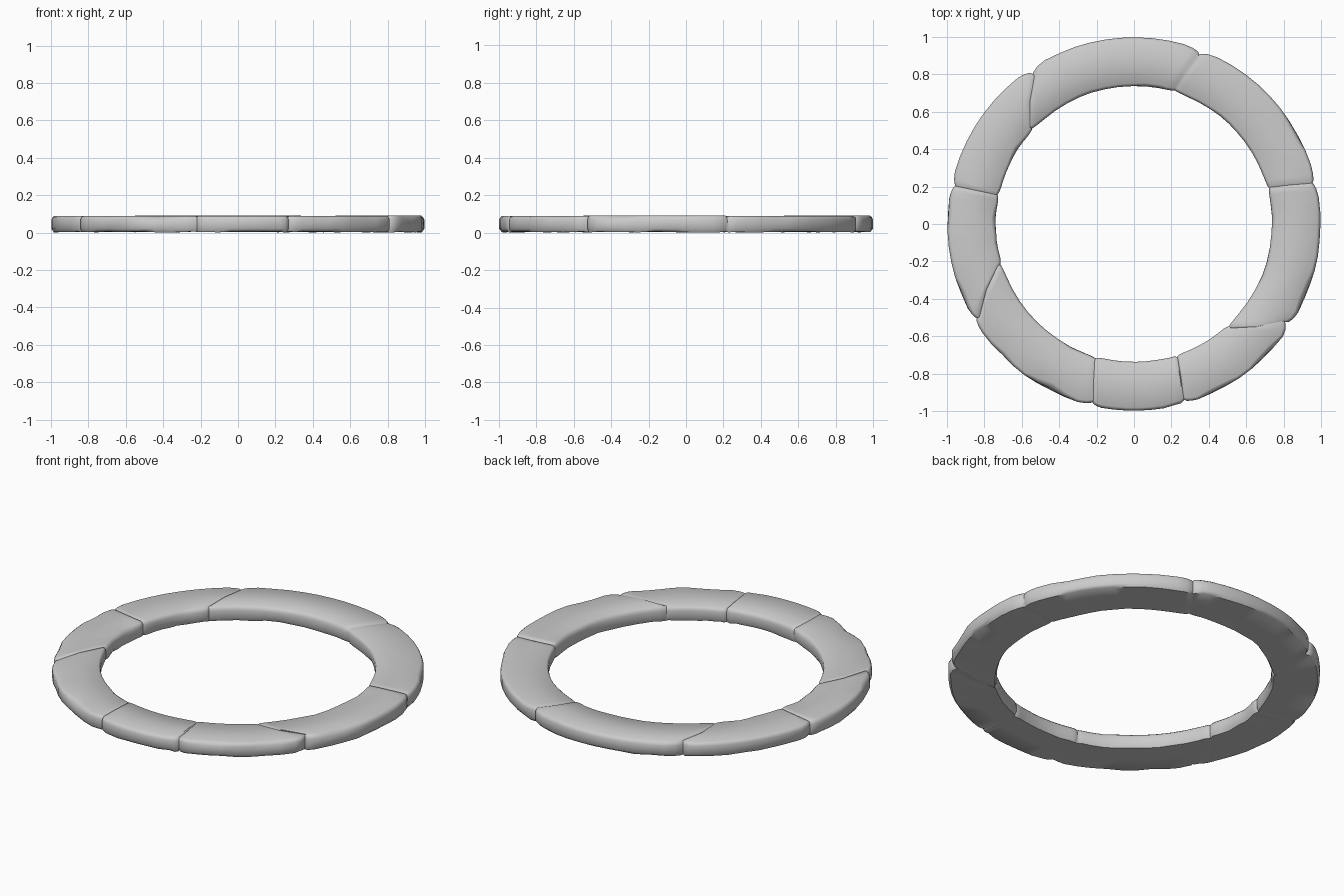
import bpy, bmesh, math, random

if "Cube" in bpy.data.objects:
    bpy.data.objects.remove(bpy.data.objects["Cube"])

random.seed(4)

# Joints between the stones: angle at outer edge, angle at inner edge,
# outer notch depth, stone top height
joints = [(13, 15, 0.018, 0.088), (69, 73, 0.026, 0.091), (124, 137, 0.030, 0.089),
          (168, 168, 0.022, 0.090), (211, 197, 0.018, 0.088), (257, 254, 0.020, 0.090),
          (286, 288, 0.022, 0.088), (327, 313, 0.035, 0.091)]

# Worn chips: angle, half width, depth on the top edge, depth on the bottom edge
outer_chips = [(30, 7, .012, .004), (338, 8, .018, .006), (316, 6, .016, .004),
               (297, 6, .014, .005), (243, 8, .022, .006), (225, 6, .010, .010),
               (203, 6, .014, .004), (176, 5, .010, .004), (62, 5, .004, .012),
               (115, 5, .004, .008), (357, 6, .004, .010)]
inner_chips = [(50, 6, .004, .010), (82, 6, .008, .004), (110, 7, .004, .010),
               (148, 6, .010, .004), (178, 7, .012, .006), (188, 5, .006, .012),
               (245, 8, .010, .004), (340, 7, .010, .004), (5, 6, .010, .005)]


def wear(angle, chips, index):
    """Total chip depth at an angle, for the top or the bottom edge."""
    total = 0
    for chip in chips:
        gap = abs((angle - chip[0] + 180) % 360 - 180)
        total += chip[index] * max(0, 1 - gap / chip[1])
    return total


def section(a_out, a_in, top, notch, in_notch, groove):
    """Rounded cross-section running between an outer and an inner angle."""
    ot, ob = wear(a_out, outer_chips, 2), wear(a_out, outer_chips, 3)
    it, ib = wear(a_in, inner_chips, 2), wear(a_in, inner_chips, 3)
    ro, ri = 0.998 - notch, 0.737 + in_notch
    z, b = top - groove, 0.005 + random.uniform(-.004, .002)
    shape = [(0.03, ro - ob * .7, .020), (0, ro - ot * .6, .070 - ot * .4),
             (0, ro - .006 - ot, .083 - ot * .3), (0, ro - .016 - ot * 1.3, z),
             (.5, 0, z), (1, ri + .014 + it * 1.3, z),
             (1, ri + .004 + it, .080), (1, ri + it * .5, .066),
             (1, ri + ib * .7, .024), (1, ri + .010 + ib, b),
             (.5, 0, .005), (0, ro - .012 - ob, b)]
    points = []
    for f, r, h in shape:
        if r == 0:
            r = (ro + ri) / 2
        a = math.radians(a_out + (a_in - a_out) * (1 if f > .9 else .5 if f == .5 else 0))
        points.append((r * math.cos(a), r * math.sin(a), h))
    return points


# Ring of worn stones
bm = bmesh.new()
rings = []
count = len(joints)
for i, (o0, i0, n0, top) in enumerate(joints):
    o1, i1, n1, next_top = joints[(i + 1) % count]
    if i == count - 1:
        o1, i1 = o1 + 360, i1 + 360
    middle = max(6, round((o1 - o0) / 6))
    steps = [0, .012, .05] + [.1 + .8 * k / middle for k in range(middle + 1)] + [.955, .988]
    for t in steps:
        if t == 0:
            fade, groove = 1, .005
        elif t < .1:
            fade, groove = (.55 if t < .03 else .2), 0
        elif t > .9:
            fade, groove = (.3 if t < .97 else .75), 0
        else:
            fade, groove = 0, 0
        depth = n0 if t < .5 else n1
        pts = section(o0 + (o1 - o0) * t, i0 + (i1 - i0) * t, top,
                      depth * fade, .010 * fade, groove)
        rings.append([bm.verts.new(p) for p in pts])
for k, ring in enumerate(rings):
    nxt = rings[(k + 1) % len(rings)]
    for j in range(len(ring)):
        m = (j + 1) % len(ring)
        bm.faces.new((ring[j], nxt[j], nxt[m], ring[m]))
bmesh.ops.recalc_face_normals(bm, faces=bm.faces)

mesh = bpy.data.meshes.new("stone_ring")
bm.to_mesh(mesh)
bm.free()
ring_obj = bpy.data.objects.new("stone_ring", mesh)
bpy.context.collection.objects.link(ring_obj)
bpy.context.view_layer.objects.active = ring_obj
ring_obj.select_set(True)
bpy.ops.object.shade_smooth_by_angle(angle=math.radians(50))
